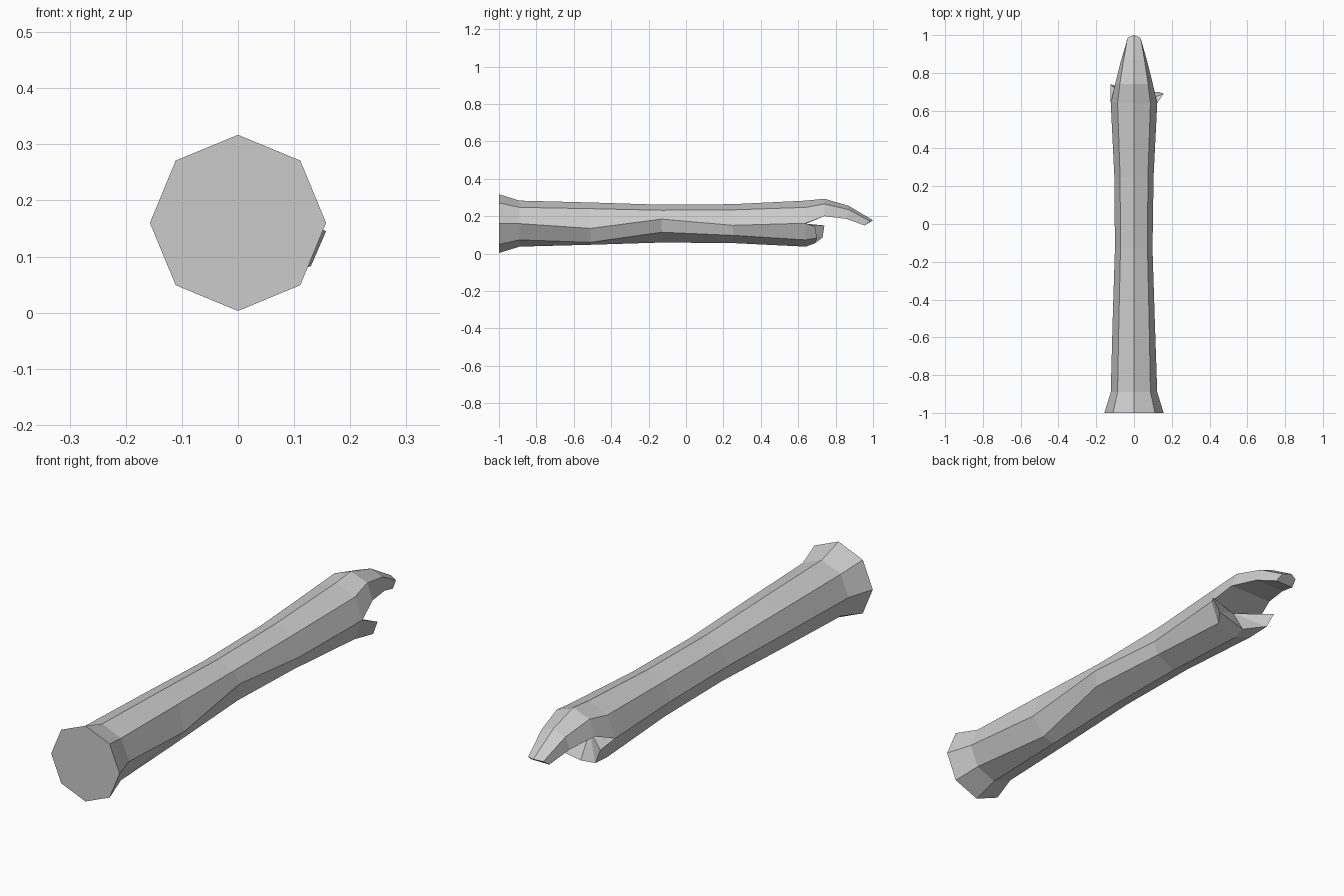
import bpy, bmesh
from math import sin, cos, radians

if "Cube" in bpy.data.objects:
    bpy.data.objects.remove(bpy.data.objects["Cube"])

ZC = 0.16
bm = bmesh.new()

# Shaft rings: y, radius, twist of right corner, twist of lower right corner
RINGS = [(-1, .157, 0, 0), (-.89, .123, 0, 0), (-.51, .113, -13, -17),
         (-.13, .101, 14, 18), (.25, .104, -5, 8), (.64, .123, 1, 0)]


def ring(y, r, right, lower):
    # corner 0 is the right side, running counter-clockwise over the top
    angles = [45 * i for i in range(8)]
    angles[0] += right
    angles[7] += lower
    return [bm.verts.new((r * cos(radians(a)), y, ZC + r * sin(radians(a)))) for a in angles]


def strip(a, b):
    for i in range(len(a) - 1):
        bm.faces.new((a[i], a[i + 1], b[i + 1], b[i]))


# Octagonal shaft with flared butt
rings = [ring(*r) for r in RINGS]
for a, b in zip(rings, rings[1:]):
    strip(a + a[:1], b + b[:1])
bm.faces.new(rings[0])
rim = rings[-1]

# Hooked splinter: y and z of ridge, half width and z of shoulder, then of lower edge (y, x, z)
HOOK = [(.74, .293, .075, .265, .74, .100, .200),
        (.87, .255, .055, .235, .86, .070, .185),
        (1.0, .178, .035, .172, .955, .042, .150)]
prev, hook = rim[:5], []
for y, zt, xs, zs, yl, xl, zl in HOOK:
    ys = y - (.015 if y == 1 else 0)
    row = [bm.verts.new(p) for p in ((xl, yl, zl), (xs, ys, zs), (0, y, zt),
                                     (-xs, ys, zs), (-xl, yl, zl))]
    strip(prev, row)
    if hook:
        bm.faces.new((prev[0], prev[4], row[4], row[0]))
    hook.append(row)
    prev = row
bm.faces.new(prev)

# Lower broken edge with two side shards, and the pit inside the break
lower = rim[4:] + rim[:1]
shards = [bm.verts.new(p) for p in ((-.125, .74, .150), (-.095, .73, .085), (0, .69, .055),
                                    (.130, .70, .083), (.157, .69, .145))]
strip(lower, shards)
pit = bm.verts.new((0, .63, .155))
edge = [hook[0][4], rim[4]] + shards + [rim[0], hook[0][0]]
for a, b in zip(edge, edge[1:] + edge[:1]):
    bm.faces.new((a, b, pit))

bmesh.ops.recalc_face_normals(bm, faces=bm.faces)
mesh = bpy.data.meshes.new("broken_shaft")
bm.to_mesh(mesh)
bm.free()
bpy.context.collection.objects.link(bpy.data.objects.new("broken_shaft", mesh))
